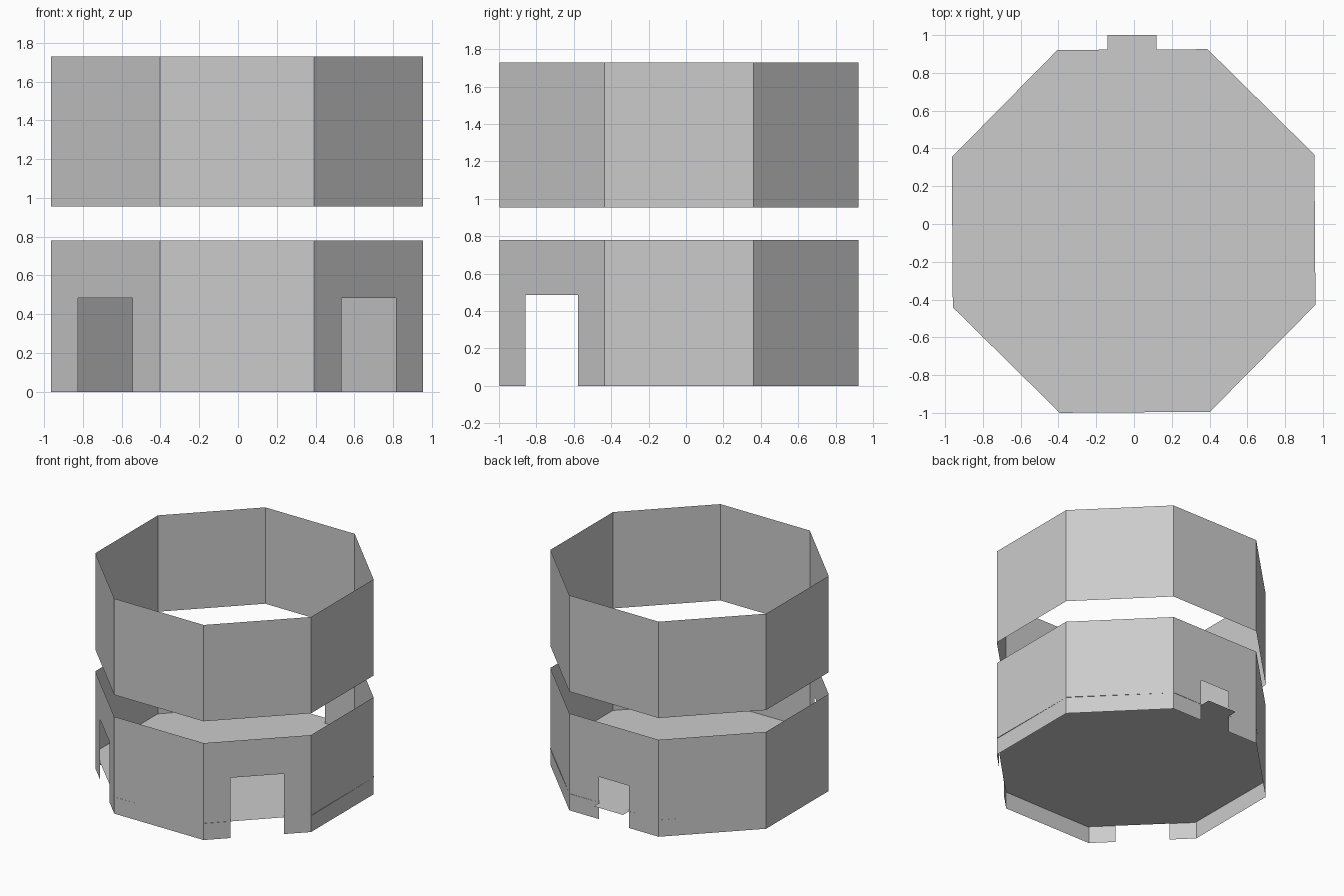
import bpy, bmesh, math
from mathutils import Vector

if "Cube" in bpy.data.objects:
    bpy.data.objects.remove(bpy.data.objects["Cube"])

APOTHEM = 0.96
RADIUS = APOTHEM / math.cos(math.pi / 8)
FLOOR_Z = 0.135


def octagon(cx, cy, turn=0.0):
    angles = [math.pi / 8 + k * math.pi / 4 + turn for k in range(8)]
    return [Vector((cx + RADIUS * math.cos(a), cy + RADIUS * math.sin(a), 0)) for a in angles]


def make_object(name, polygons):
    bm = bmesh.new()
    for poly in polygons:
        bm.faces.new([bm.verts.new(p) for p in poly])
    bmesh.ops.remove_doubles(bm, verts=bm.verts, dist=0.0005)
    mesh = bpy.data.meshes.new(name)
    bm.to_mesh(mesh)
    bm.free()
    obj = bpy.data.objects.new(name, mesh)
    bpy.context.collection.objects.link(obj)
    return obj


def wall_ring(name, z0, z1, doors):
    """Eight wall panels; doors maps side -> (start fraction, end fraction, height)."""
    corners = octagon(-0.005, -0.038)
    panels = []
    for k in range(8):
        a, b = corners[k], corners[(k + 1) % 8]
        profile = [(0, z0)]
        if k in doors:
            s, e, h = doors[k]
            profile += [(s, z0), (s, h), (e, h), (e, z0)]
        profile += [(1, z0), (1, z1), (0, z1)]
        panels.append([a.lerp(b, t) + Vector((0, 0, z)) for t, z in profile])
    return make_object(name, panels)


# Lower wall: low back door, two taller front-corner doors
wall_ring("lower_wall", 0.0, 0.78, {
    1: (1 / 3, 2 / 3, 0.34),
    4: (0.25, 0.75, 0.485),
    6: (0.25, 0.75, 0.485),
})

# Upper wall, floating above a window gap
wall_ring("upper_wall", 0.955, 1.73, {})

# Floor sheet, turned very slightly, with a doorstep through the back door
floor = octagon(-0.002, -0.037, 0.007)
back_y = 0.923
step = [Vector((x, y, 0)) for x, y in
        [(0.12, back_y), (0.12, 1.0), (-0.14, 1.0), (-0.14, back_y)]]
outline = floor[:2] + step + floor[2:]
make_object("floor", [[p + Vector((0, 0, FLOOR_Z)) for p in outline]])
